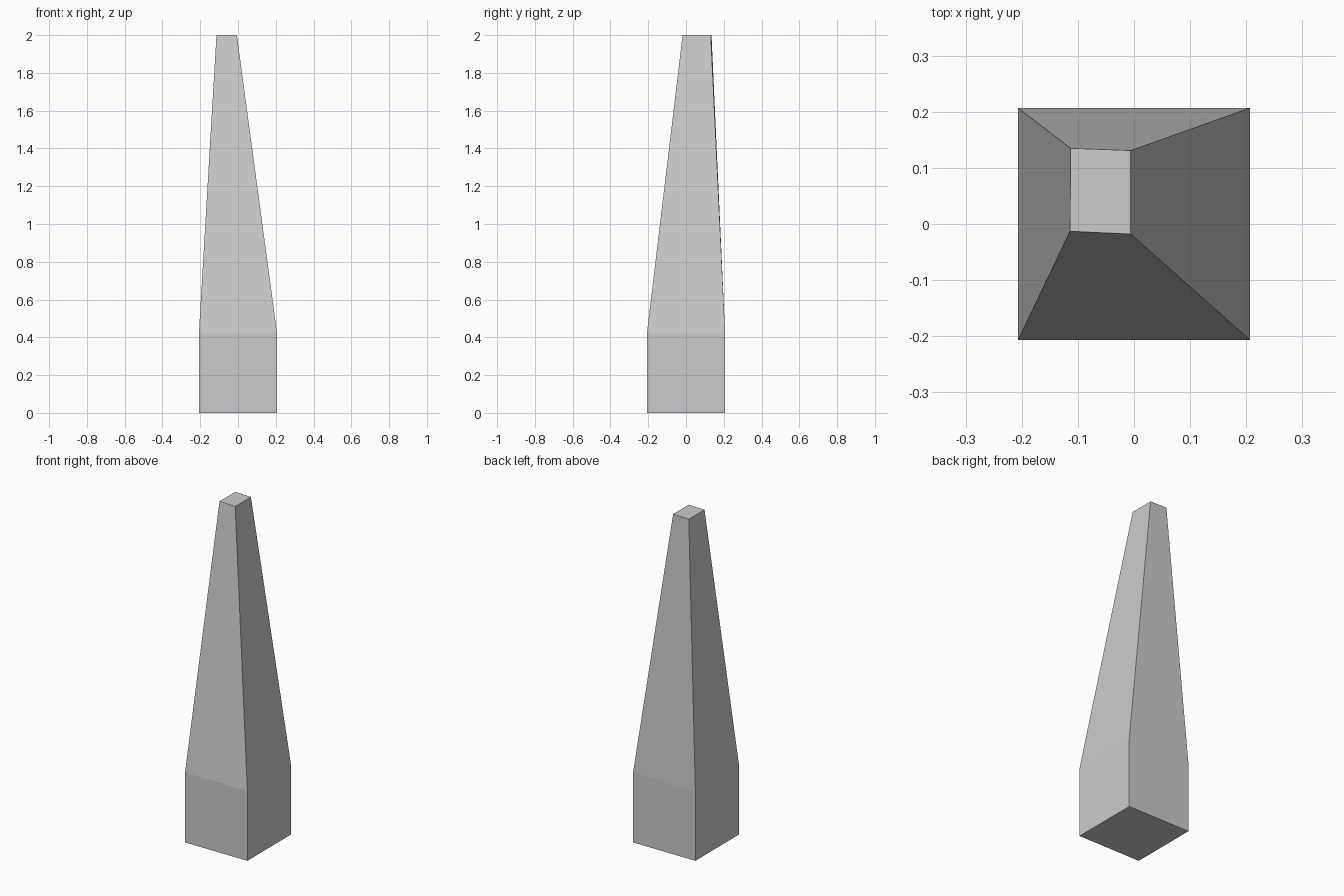
import bpy, bmesh

if "Cube" in bpy.data.objects:
    bpy.data.objects.remove(bpy.data.objects["Cube"])

H = 0.207          # half width of the square base
SHOULDER = 0.42    # height where the taper starts

# Cross-sections from bottom to top, each counter-clockwise from front left
square = [(-H, -H), (H, -H), (H, H), (-H, H)]
tip = [(-0.114, -0.013), (-0.006, -0.018), (-0.006, 0.131), (-0.113, 0.135)]
sections = [(square, 0.0), (square, SHOULDER), (tip, 2.0)]

# Off-centre tapered post, lofted through the sections and capped
bm = bmesh.new()
rings = [[bm.verts.new((x, y, z)) for x, y in outline] for outline, z in sections]
for low, high in zip(rings, rings[1:]):
    for i in range(4):
        j = (i + 1) % 4
        bm.faces.new((low[i], low[j], high[j], high[i]))
bm.faces.new(rings[0][::-1])
bm.faces.new(rings[-1])

mesh = bpy.data.meshes.new("tapered_post")
bm.to_mesh(mesh)
bm.free()
post = bpy.data.objects.new("tapered_post", mesh)
bpy.context.collection.objects.link(post)
